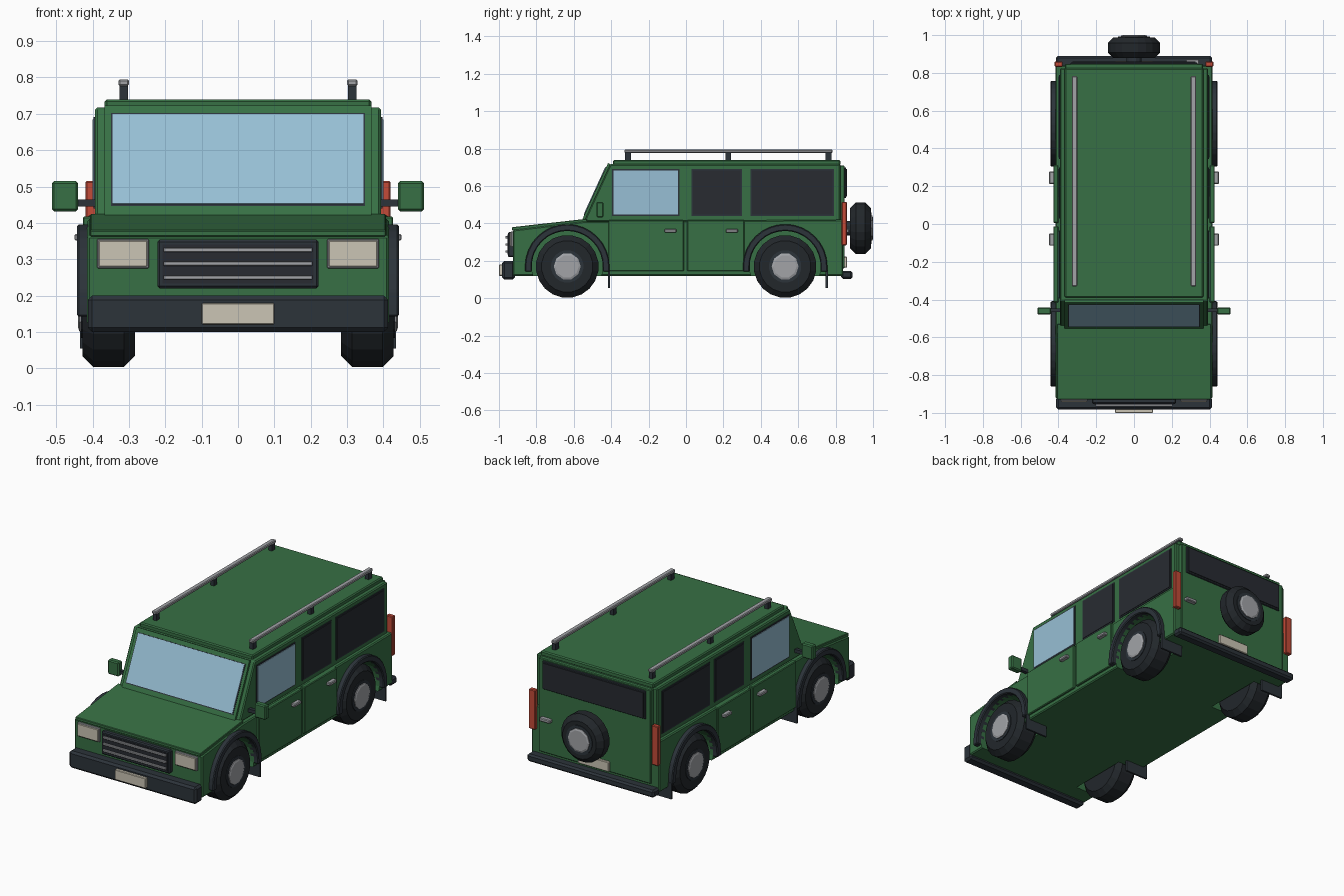
import bpy, bmesh, math
from mathutils import Matrix, Vector

cube = bpy.data.objects.get("Cube")
if cube:
    bpy.data.objects.remove(cube, do_unlink=True)


def material(name, r, g, b, rough=0.6):
    m = bpy.data.materials.new(name)
    m.use_nodes = True
    m.diffuse_color = (r, g, b, 1)
    node = m.node_tree.nodes["Principled BSDF"]
    node.inputs["Base Color"].default_value = (r, g, b, 1)
    node.inputs["Roughness"].default_value = rough
    return m


GREEN = material("body green", .038, .162, .058)
TRIM = material("dark trim", .025, .033, .042)
TYRE = material("tyre rubber", .016, .020, .024)
TINT = material("tinted glass", .021, .024, .031)
GLASS = material("light glass", .31, .52, .66)
METAL = material("grey metal", .36, .37, .39)
CREAM = material("cream lamp", .60, .56, .46)
RED = material("red lamp", .55, .07, .04)


def finish(name, bm, mat, bevel=0):
    """Bevel the sharp edges and turn the bmesh into an object."""
    if bevel:
        bmesh.ops.bevel(bm, geom=bm.edges[:], offset=bevel, segments=1, affect='EDGES')
    bmesh.ops.recalc_face_normals(bm, faces=bm.faces[:])
    mesh = bpy.data.meshes.new(name)
    bm.to_mesh(mesh)
    bm.free()
    mesh.materials.append(mat)
    ob = bpy.data.objects.new(name, mesh)
    bpy.context.collection.objects.link(ob)
    return ob


def box(name, x, y, z, mat, bevel=0):
    """Box from (min, max) pairs on each axis."""
    bm = bmesh.new()
    bmesh.ops.create_cube(bm, size=1)
    for v in bm.verts:
        v.co = [lo + (c + .5) * (hi - lo) for c, (lo, hi) in zip(v.co, (x, y, z))]
    return finish(name, bm, mat, bevel)


def pair(name, x, y, z, mat, bevel=0):
    """The same box on both sides of the vehicle."""
    box("left_" + name, x, y, z, mat, bevel)
    box("right_" + name, (-x[1], -x[0]), y, z, mat, bevel)


def extrude(name, profile, x0, x1, mat, bevel=0):
    """Extrude a (y, z) profile along x."""
    bm = bmesh.new()
    face = bm.faces.new([bm.verts.new((x0, y, z)) for y, z in profile])
    out = bmesh.ops.extrude_face_region(bm, geom=[face])
    bmesh.ops.translate(bm, vec=(x1 - x0, 0, 0),
                        verts=[g for g in out["geom"] if isinstance(g, bmesh.types.BMVert)])
    return finish(name, bm, mat, bevel)


def lathe(name, profile, sides, place, mat):
    """Closed solid from (axis, radius) rings turned about x, then placed."""
    bm = bmesh.new()
    rings = []
    for a, r in profile:
        angles = [2 * math.pi * (i + .5) / sides for i in range(sides)]
        rings.append([bm.verts.new((a, r * math.sin(t), r * math.cos(t))) for t in angles])
    for p, q in zip(rings, rings[1:]):
        for i in range(sides):
            j = (i + 1) % sides
            bm.faces.new((p[i], p[j], q[j], q[i]))
    bm.faces.new(rings[0])
    bm.faces.new(rings[-1])
    bm.transform(place)
    return finish(name, bm, mat)


def wheel(name, place, radius, half, hub):
    """Chamfered tyre with a faceted metal hub on its +x face."""
    c = .03
    lathe(name + "_tyre", [(-half, radius - c), (c - half, radius),
                           (half - c, radius), (half, radius - c)], 20, place, TYRE)
    lathe(name + "_rim", [(0, hub + .015), (half + .004, hub + .015)], 20, place, TRIM)
    lathe(name + "_hub", [(0, hub), (half + .008, hub), (half + .012, hub * .85)], 10, place, METAL)


AXLES = {"front": -.635, "rear": .53}
AXLE_Z = .17

# Lower body with wheel wells
body = extrude("lower_body", [(-.925, .12), (-.925, .365), (-.55, .41),
                              (.84, .42), (.84, .12)], -.415, .415, GREEN, .006)
for y in AXLES.values():
    for s in (1, -1):
        well = lathe("well_cutter", [(.27, .19), (.6, .19)], 28,
                     Matrix.Translation((0, y, AXLE_Z)) @ Matrix.Diagonal((s, 1, 1, 1)), GREEN)
        well.hide_render = True
        mod = body.modifiers.new("well", 'BOOLEAN')
        mod.operation, mod.solver, mod.object = 'DIFFERENCE', 'EXACT', well
        bpy.context.view_layer.objects.active = body
        bpy.ops.object.modifier_apply(modifier=mod.name)
        bpy.data.objects.remove(well, do_unlink=True)

# Bonnet, cabin and roof
extrude("bonnet", [(-.93, .362), (-.93, .38), (-.53, .425), (-.53, .40)], -.407, .407, GREEN, .003)
extrude("cabin", [(-.545, .41), (-.405, .717), (.825, .717), (.825, .41)], -.393, .393, GREEN, .006)
box("roof", (-.367, .367), (-.39, .825), (.71, .74), GREEN, .006)

# Windscreen: frame and glass lie along the sloping cabin front
low, high = Vector((-.553, .42)), Vector((-.415, .722))
slope = (high - low).normalized()
outward = Vector((-slope.y, slope.x))


def screen(name, z0, z1, half_x, lift, mat):
    ends = [low.lerp(high, (z - low.y) / (high.y - low.y)) for z in (z0, z1)]
    inner = [p - outward * .015 for p in reversed(ends)]
    extrude(name, [p + outward * lift for p in ends] + inner, -half_x, half_x, mat)


screen("windscreen_frame", .42, .722, .367, .002, GREEN)
screen("windscreen_seal", .445, .70, .35, .004, TRIM)
screen("windscreen_glass", .45, .697, .345, .007, GLASS)

# Side windows with dark seals
for name, y0, y1, mat in (("front_window", -.395, -.035, GLASS),
                          ("middle_window", .03, .30, TINT),
                          ("rear_window", .345, .79, TINT)):
    pair(name + "_seal", (.385, .397), (y0, y1), (.44, .692), TRIM)
    pair(name, (.385, .400), (y0 + .008, y1 - .008), (.448, .684), mat)

# Doors and handles
for name, y0, y1, h in (("front_door", -.415, -.012, -.083), ("rear_door", .006, .312, .245)):
    pair(name, (.40, .427), (y0, y1), (.145, .418), GREEN, .004)
    pair(name + "_handle", (.42, .45), (h - .032, h + .032), (.351, .37), METAL, .004)

# Wheels, arches and mud flaps
for end, y in AXLES.items():
    for side, s in (("left", 1), ("right", -1)):
        turn = Matrix.Rotation(0 if s > 0 else math.pi, 4, 'Z')
        wheel(f"{end}_{side}_wheel",
              Matrix.Translation((s * .356, y, AXLE_Z)) @ turn, .168, .072, .072)
        arc = [math.pi * i / 16 for i in range(17)]
        ring = []
        for r, steps in ((.226, arc), (.19, arc[::-1])):
            pts = [(y + r * math.cos(t), AXLE_Z + r * math.sin(t)) for t in steps]
            foot = [(y + r * math.cos(t), .142) for t in (steps[0], steps[-1])]
            ring += [foot[0]] + pts + [foot[1]]
        extrude(f"{end}_{side}_arch", ring, s * .39, s * .443, TRIM, .005)
    pair(end + "_mud_flap", (.29, .435), (y + .217, y + .228), (.055, .15), TRIM)

# Front bumper, grille and lamps
box("front_bumper", (-.413, .413), (-.983, -.915), (.10, .20), TRIM, .012)
box("front_plate", (-.10, .10), (-1.0, -.97), (.12, .18), CREAM, .003)
box("grille", (-.222, .222), (-.952, -.92), (.22, .354), TRIM, .006)
box("grille_inset", (-.208, .208), (-.955, -.94), (.234, .340), TINT)
for i in range(3):
    z = .25 + i * .038
    box("grille_bar", (-.205, .205), (-.966, -.945), (z - .006, z + .006), METAL, .002)
pair("headlamp_surround", (.245, .388), (-.937, -.915), (.275, .356), METAL, .003)
pair("headlamp", (.25, .383), (-.943, -.93), (.28, .351), CREAM, .002)

# Mirrors
pair("mirror_arm", (.385, .45), (-.467, -.447), (.445, .465), TRIM)
pair("mirror", (.44, .512), (-.479, -.441), (.432, .515), GREEN, .006)

# Roof rack
pair("rack_rail", (.30, .329), (-.33, .783), (.777, .795), METAL, .004)
for y in (-.31, .225, .762):
    pair("rack_post", (.303, .326), (y - .015, y + .015), (.73, .78), TRIM)

# Rear: bumper, lamps, window, plate, handle and spare wheel
box("rear_bumper", (-.412, .412), (.83, .89), (.103, .147), TRIM, .01)
pair("tail_lamp", (.378, .42), (.832, .86), (.283, .515), RED, .004)
box("tailgate", (-.365, .365), (.82, .848), (.16, .71), GREEN, .004)
box("tailgate_window_seal", (-.335, .335), (.84, .856), (.535, .70), TRIM, .003)
box("tailgate_window", (-.325, .325), (.84, .861), (.545, .69), TINT)
box("rear_plate", (-.10, .10), (.84, .862), (.165, .222), CREAM, .003)
box("tailgate_handle", (.275, .345), (.84, .872), (.35, .37), METAL, .004)
back = Matrix.Rotation(math.pi / 2, 4, 'Z')
lathe("spare_mount", [(0, .04), (.06, .04)], 12, Matrix.Translation((0, .84, .375)) @ back, TRIM)
wheel("spare", Matrix.Translation((0, .933, .375)) @ back, .14, .055, .07)
